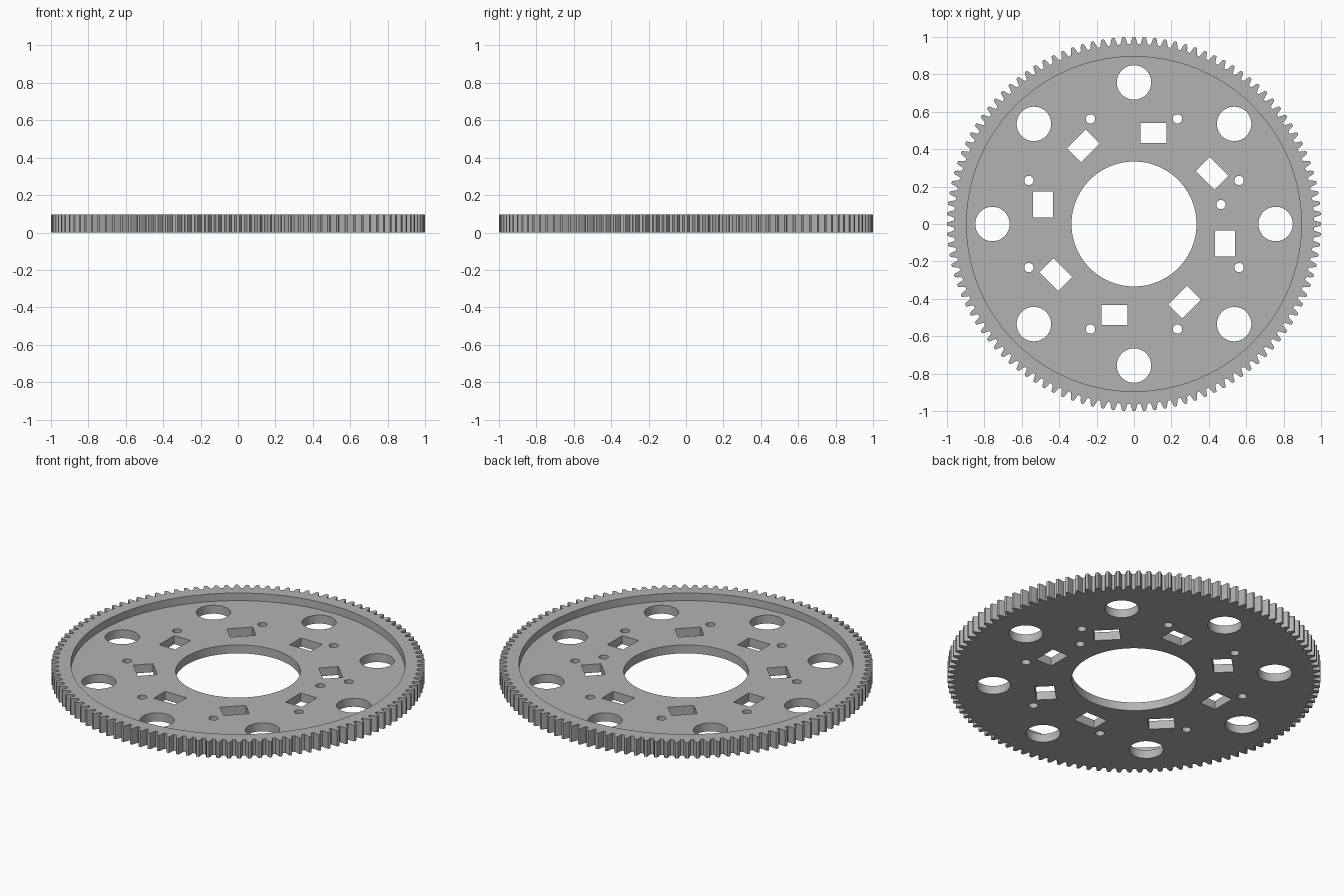
import bpy, bmesh
from math import sin, cos, pi, radians
from mathutils import Matrix, Vector

if "Cube" in bpy.data.objects:
    bpy.data.objects.remove(bpy.data.objects["Cube"])

TEETH = 112
HEIGHT, WEB = 0.095, 0.05
ROOT, TIP = 0.962, 1.0

grey = bpy.data.materials.new("plain grey")
grey.use_nodes = True
grey.diffuse_color = (0.45, 0.45, 0.45, 1)
grey.node_tree.nodes["Principled BSDF"].inputs["Base Color"].default_value = (0.45, 0.45, 0.45, 1)


def polar(r, a):
    return Vector((r * cos(a), r * sin(a)))


def circle(centre, r, n):
    return [centre + polar(r, 2 * pi * i / n) for i in range(n)]


def prism(bm, outline, z0, z1):
    """Closed straight-sided solid over a flat outline."""
    low = [bm.verts.new((p.x, p.y, z0)) for p in outline]
    high = [bm.verts.new((p.x, p.y, z1)) for p in outline]
    bm.faces.new(low[::-1])
    bm.faces.new(high)
    for i in range(len(low)):
        j = (i + 1) % len(low)
        bm.faces.new((low[i], low[j], high[j], high[i]))


def make(name, solids):
    bm = bmesh.new()
    for outline, z0, z1 in solids:
        prism(bm, outline, z0, z1)
    mesh = bpy.data.meshes.new(name)
    bm.to_mesh(mesh)
    bm.free()
    mesh.materials.append(grey)
    obj = bpy.data.objects.new(name, mesh)
    bpy.context.collection.objects.link(obj)
    return obj


# Toothed blank: curved flanks with rounded tips
pitch = 2 * pi / TEETH
half_tooth = [(0.36, 0.0), (0.31, 0.2), (0.25, 0.5), (0.19, 0.78), (0.12, 1.0)]
tooth = [(-w, h) for w, h in half_tooth] + [(w, h) for w, h in half_tooth[::-1]]
rim = [polar(ROOT + (TIP - ROOT) * h, pi / 2 - pitch * (k - w))
       for k in range(TEETH, 0, -1) for w, h in tooth]
gear = make("spur_gear", [(rim, 0, HEIGHT)])

# Recess in the top face
recess = make("recess_cutter", [(circle(Vector((0, 0)), 0.895, 160), WEB, 1)])

# Bore, round holes and rectangular slots
cuts = [circle(Vector((0, 0)), 0.334, 96), circle(Vector((0.465, 0.104)), 0.025, 24)]
slot = [Vector((0.104 + sx * 0.07, 0.486 + sy * 0.053))
        for sx, sy in ((-1, -1), (1, -1), (1, 1), (-1, 1))]
for k in range(8):
    a = k * pi / 4
    cuts.append(circle(polar(0.757, a), 0.092, 48))
    cuts.append(circle(polar(0.608, a + pi / 8), 0.025, 24))
    cuts.append([Matrix.Rotation(a, 2) @ p for p in slot])
holes = make("hole_cutter", [(c, -0.5, 0.5) for c in cuts])

# Cut, apply and remove the cutters
for cutter in (recess, holes):
    mod = gear.modifiers.new(cutter.name, "BOOLEAN")
    mod.operation, mod.solver, mod.object = "DIFFERENCE", "EXACT", cutter
bpy.context.view_layer.objects.active = gear
gear.select_set(True)
for name in [m.name for m in gear.modifiers]:
    bpy.ops.object.modifier_apply(modifier=name)
for cutter in (recess, holes):
    bpy.data.objects.remove(cutter)
bpy.ops.object.shade_smooth_by_angle(angle=radians(25))
